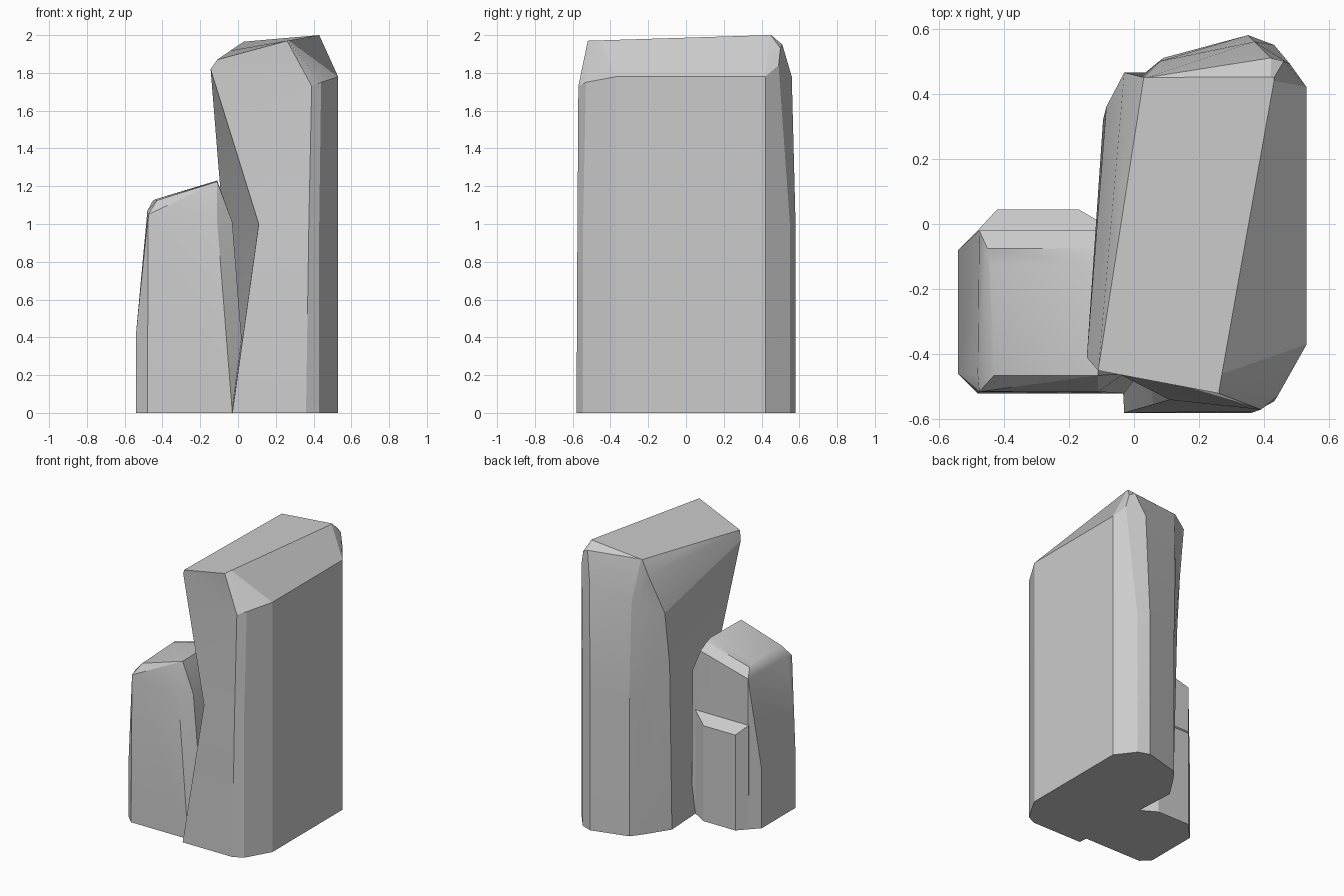
import bpy, bmesh, math

if "Cube" in bpy.data.objects:
    bpy.data.objects.remove(bpy.data.objects["Cube"])


def finish(name, bm):
    bmesh.ops.recalc_face_normals(bm, faces=bm.faces)
    mesh = bpy.data.meshes.new(name)
    bm.to_mesh(mesh)
    bm.free()
    ob = bpy.data.objects.new(name, mesh)
    bpy.context.collection.objects.link(ob)
    bpy.ops.object.select_all(action='DESELECT')
    bpy.context.view_layer.objects.active = ob
    ob.select_set(True)
    bpy.ops.object.shade_smooth_by_angle(angle=math.radians(20))
    return ob


def loft(name, rings):
    bm = bmesh.new()
    loops = [[bm.verts.new(p) for p in r] for r in rings]
    n = len(loops[0])
    for lo, hi in zip(loops, loops[1:]):
        for i in range(n):
            j = (i + 1) % n
            bm.faces.new((lo[i], lo[j], hi[j], hi[i]))
    bm.faces.new(loops[0][::-1])
    bm.faces.new(loops[-1])
    bmesh.ops.remove_doubles(bm, verts=bm.verts, dist=0.001)
    return finish(name, bm)


def hull(name, points):
    bm = bmesh.new()
    for p in points:
        bm.verts.new(p)
    bmesh.ops.convex_hull(bm, input=bm.verts)
    loose = [v for v in bm.verts if not v.link_faces]
    bmesh.ops.delete(bm, geom=loose, context='VERTS')
    bmesh.ops.dissolve_limit(bm, angle_limit=0.03, verts=bm.verts, edges=bm.edges)
    return finish(name, bm)


# Tall rock: footprint runs anticlockwise from the front left corner
foot = [(-.03, -.58), (.36, -.58), (.43, -.545), (.53, -.37), (.53, .42),
        (.43, .55), (.35, .58), (.09, .51), (.035, .44), (-.077, .268)]
base = [(x, y, 0) for x, y in foot]
# pinched waist at the front left
waist = [(x, y, 1.0) for x, y in foot]
waist[0] = (.11, -.54, 1.0)
waist[1] = (.375, -.575, 1.0)
waist[9] = (-.095, .32, 1.2)
# shoulder and chamfered crown
shoulder = [(-.145, -.41, 1.82), (.39, -.57, 1.73), (.44, -.53, 1.75),
            (.53, -.37, 1.78), (.53, .42, 1.78), (.48, .49, 1.84),
            (.37, .56, 1.78), (.08, .50, 1.66), (.035, .465, 1.68),
            (-.085, .36, 1.58)]
crown = [(-.11, -.45, 1.87), (.26, -.52, 1.97), (.263, -.50, 1.971),
         (.27, -.46, 1.972), (.43, .44, 2.0), (.46, .50, 1.93),
         (.42, .51, 1.95), (.04, .45, 1.966), (.03, .45, 1.965),
         (-.03, .465, 1.87)]
# flat top closes the chamfers along the left and back right
top = list(crown)
top[5] = (.43, .45, 2.0)
top[6] = (.42, .452, 1.999)
top[9] = (-.04, 0, 1.918)
loft("tall_rock", [base, waist, shoulder, crown, top])

# Short rock: tapered body with chamfered top
hull("short_rock", [
    (-.54, -.08, 0), (-.54, -.46, 0), (-.48, -.52, 0), (-.03, -.52, 0),
    (.05, -.45, 0), (-.03, -.02, 0), (-.48, -.02, 0),
    (-.54, -.08, .42), (-.54, -.46, .42),
    (-.475, -.02, 1.07), (-.48, -.46, 1.07), (-.475, -.515, 1.05),
    (-.44, -.13, 1.13), (-.43, -.465, 1.125), (-.11, -.465, 1.225),
    (-.11, -.13, 1.23), (-.45, -.075, 1.125), (-.11, -.075, 1.215),
    (-.10, -.02, 1.17), (-.11, -.515, 1.01),
    (-.03, -.46, 1.01), (-.03, -.03, 1.01)])

# Low ledge on the back of the short rock
low = [(-.48, -.02), (-.42, .045), (-.17, .045), (-.06, -.02)]
inner = [(-.48, -.15), (-.06, -.15)]
hull("back_ledge", [(x, y, 0) for x, y in low + inner]
     + [(x, y, .68 if y > 0 else .74) for x, y in low]
     + [(x, y, .74) for x, y in inner])
